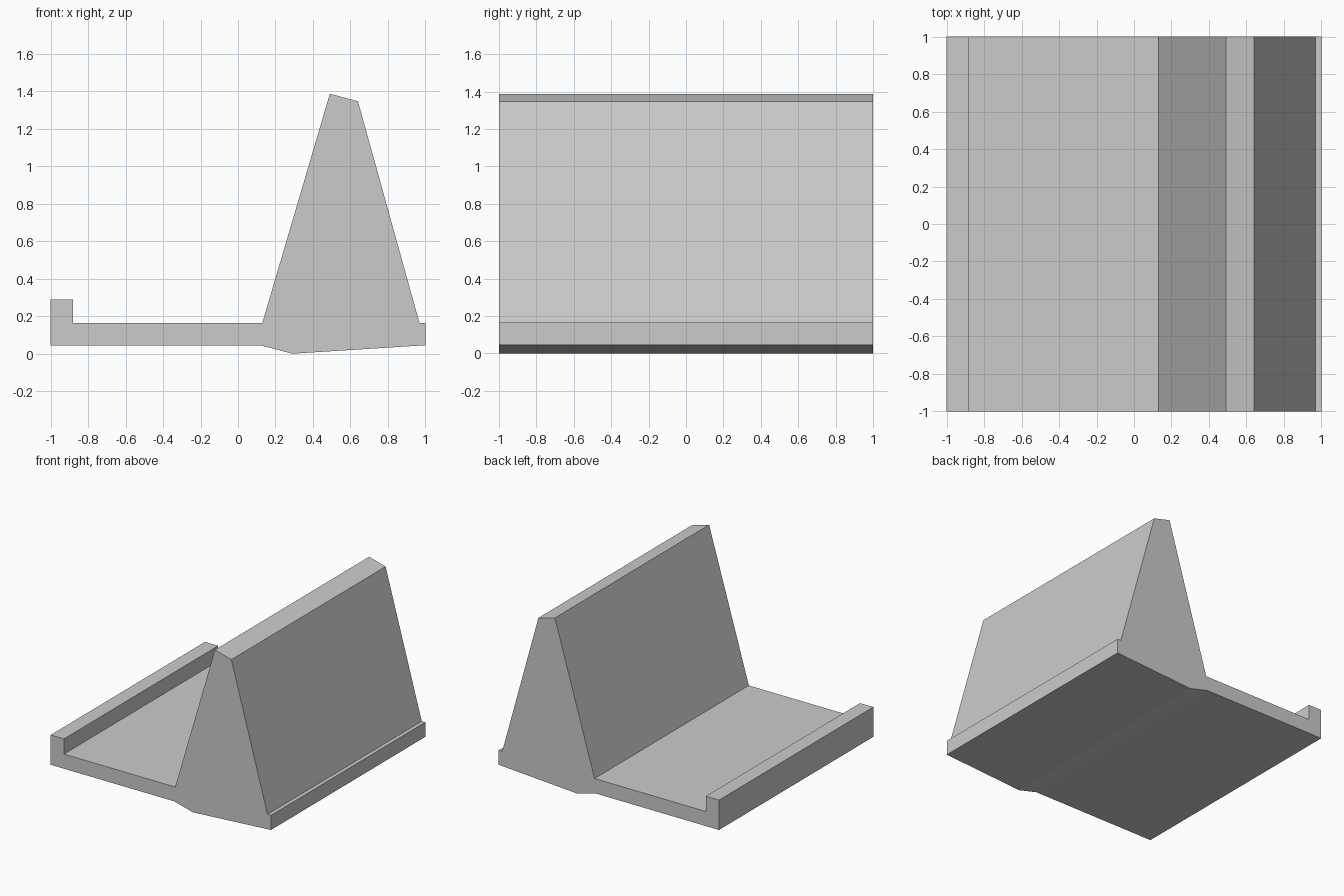
import bpy
import bmesh
from mathutils import Vector

cube = bpy.data.objects.get("Cube")
if cube:
    bpy.data.objects.remove(cube, do_unlink=True)

# Single light grey finish
grey = bpy.data.materials.new("light_grey")
colour = (0.6, 0.6, 0.6, 1.0)
grey.diffuse_color = colour
grey.use_nodes = True
grey.node_tree.nodes["Principled BSDF"].inputs["Base Color"].default_value = colour


def extrude_profile(name, profile, depth):
    """Sweep an x-z outline along y, centred on y = 0."""
    bm = bmesh.new()
    face = bm.faces.new([bm.verts.new((x, -depth / 2, z)) for x, z in profile])
    swept = bmesh.ops.extrude_face_region(bm, geom=[face])
    moved = [v for v in swept["geom"] if isinstance(v, bmesh.types.BMVert)]
    bmesh.ops.translate(bm, verts=moved, vec=Vector((0, depth, 0)))
    bmesh.ops.recalc_face_normals(bm, faces=bm.faces)
    mesh = bpy.data.meshes.new(name)
    bm.to_mesh(mesh)
    bm.free()
    mesh.materials.append(grey)
    obj = bpy.data.objects.new(name, mesh)
    bpy.context.collection.objects.link(obj)
    return obj


# Outline: front lip, tray, tapered backrest, rear ledge and shallow keel
base_z, tray_z = 0.045, 0.165
outline = [
    (-1, base_z), (0.12, base_z), (0.29, 0), (1, base_z),
    (1, tray_z), (0.968, tray_z),
    (0.64, 1.347), (0.49, 1.387),
    (0.13, tray_z), (-0.88, tray_z),
    (-0.88, 0.29), (-1, 0.29),
]
extrude_profile("wedge_stand", outline, 2)
